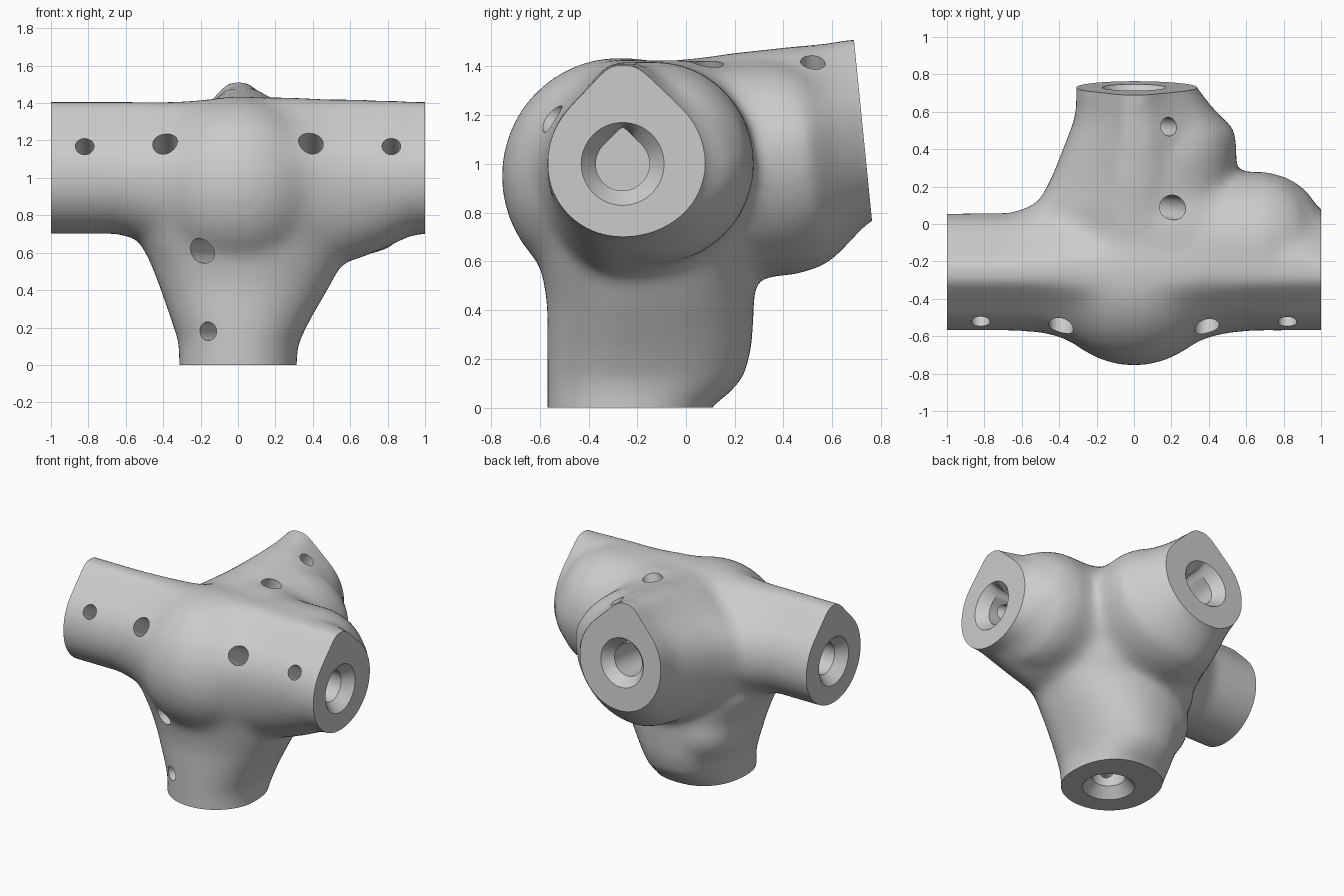
import bpy, bmesh
from math import sin, cos, pi, radians, copysign
from mathutils import Vector, Matrix

if "Cube" in bpy.data.objects:
    bpy.data.objects.remove(bpy.data.objects["Cube"], do_unlink=True)

N = 64
HUB_Y, HUB_Z, TILT = -0.26, 1.0, 0.1


# Local frames: distance along the arm, sideways, upwards
def cross_arm(s, u, v):
    return Vector((s, HUB_Y + u, HUB_Z + v))


def cross_arm_mirrored(s, u, v):
    return Vector((-s, HUB_Y + u, HUB_Z + v))


def back_arm(s, u, v):
    return Vector((u, s - TILT * v, HUB_Z + TILT * (s - HUB_Y) + v))


def leg(s, u, v):
    return Vector((u, HUB_Y + v, s))


# Frames of the swellings, shifted away from the arm axes
def cross_swelling(s, u, v):
    return cross_arm(s, u + .13, v)


def back_swelling(s, u, v):
    return back_arm(s, u + .12, v)


def teardrop(t, tip):
    """Unit circle whose top is drawn out to a 45 degree tip."""
    rho, off = 1.0, abs(t - pi / 2)
    if tip > 1 and off < pi / 4:
        rho = 1 / cos(pi / 4 - off)
    return rho * cos(t), min(rho * sin(t), tip)


def loft(bm, stations, place, tip=1.0, power=1.0):
    """Skin rings given as (distance, left, right, down, up[, tip]).
    A power below one makes the upper half squarer."""
    rings = []
    for s, left, right, down, up, *own_tip in stations:
        ring = []
        for i in range(N):
            u, v = teardrop(2 * pi * i / N, own_tip[0] if own_tip else tip)
            if v > 0:
                u, v = copysign(abs(u) ** power, u), v ** power
            u *= right if u > 0 else left
            v *= up if v > 0 else down
            ring.append(bm.verts.new(place(s, u, v)))
        rings.append(ring)
    for a, b in zip(rings, rings[1:]):
        for i in range(N):
            j = (i + 1) % N
            bm.faces.new((a[i], a[j], b[j], b[i]))
    bm.faces.new(rings[0])
    bm.faces.new(rings[-1])


def finish(bm, name):
    bmesh.ops.recalc_face_normals(bm, faces=bm.faces)
    mesh = bpy.data.meshes.new(name)
    bm.to_mesh(mesh)
    bm.free()
    ob = bpy.data.objects.new(name, mesh)
    bpy.context.scene.collection.objects.link(ob)
    return ob


def bake(ob):
    graph = bpy.context.evaluated_depsgraph_get()
    mesh = bpy.data.meshes.new_from_object(ob.evaluated_get(graph))
    ob.modifiers.clear()
    ob.data = mesh


def soften(ob, iterations, group=""):
    mod = ob.modifiers.new("soften", 'SMOOTH')
    mod.factor = 0.5
    mod.iterations = iterations
    mod.vertex_group = group


# Body: cross arm, back arm and leg
bm = bmesh.new()
loft(bm, [
    (-1.08, .31, .315, .30, .325), (-.65, .31, .32, .30, .325),
    (-.5, .32, .38, .34, .325), (-.38, .35, .44, .40, .325),
    (-.25, .42, .48, .46, .33), (-.12, .47, .50, .49, .34),
    (0, .49, .50, .50, .345), (.12, .47, .50, .50, .345),
    (.25, .42, .52, .50, .345), (.38, .35, .53, .49, .34),
    (.52, .32, .54, .47, .335), (.65, .31, .54, .43, .335),
    (.75, .31, .53, .39, .33), (.84, .31, .50, .35, .33),
    (.92, .31, .44, .31, .325), (1.0, .31, .33, .30, .325),
    (1.08, .31, .30, .30, .325)], cross_arm, 1.25)
loft(bm, [
    (-.1, .45, .50, .40, .32), (.1, .52, .55, .50, .32),
    (.25, .44, .55, .52, .325), (.4, .38, .55, .52, .325),
    (.5, .34, .54, .50, .325), (.56, .32, .48, .47, .325),
    (.62, .31, .42, .42, .325), (.7, .31, .36, .35, .33),
    (.75, .31, .32, .32, .33), (.85, .31, .32, .31, .335)], back_arm, 1.25)
loft(bm, [
    (-.1, .315, .315, .31, .32), (0, .315, .315, .31, .36),
    (.06, .315, .315, .31, .44), (.13, .32, .33, .31, .50),
    (.25, .36, .39, .31, .53), (.42, .42, .49, .31, .54),
    (.55, .47, .56, .33, .54), (.68, .54, .60, .36, .52),
    (.8, .53, .60, .42, .46), (1.0, .48, .50, .44, .40)], leg, power=.85)

# Round swellings that fill the corner between the arms
loft(bm, [
    (0, .38, .40, .40, .42), (.7, .38, .41, .41, .42),
    (.8, .36, .385, .38, .39), (.88, .32, .33, .31, .35),
    (.94, .27, .25, .26, .29)], cross_swelling)
loft(bm, [
    (-.2, .40, .42, .40, .38), (.1, .40, .42, .42, .375),
    (.4, .36, .42, .42, .36), (.5, .33, .41, .40, .325),
    (.57, .30, .34, .34, .29), (.64, .27, .26, .28, .26)], back_swelling)
# Hub dome, upper corner, lower corner and back of the leg
for centre, radius in (((0, -.27, .95), .49), ((.2, -.05, .98), .45),
                       ((.15, -.1, .83), .45), ((-.12, -.02, .42), .28)):
    bmesh.ops.create_uvsphere(bm, u_segments=N, v_segments=32, radius=radius,
                              matrix=Matrix.Translation(centre))
body = finish(bm, "pipe_joint_body")

# Fuse, then blend the hub more strongly than the arms
fuse = body.modifiers.new("fuse", 'REMESH')
fuse.mode = 'VOXEL'
fuse.voxel_size = 0.025
soften(body, 14)
bake(body)
hub = body.vertex_groups.new(name="hub")
for v in body.data.vertices:
    reach = (v.co - Vector((.05, -.2, .95))).length
    hub.add([v.index], max(0, min(1, (.8 - reach) / .25)), 'REPLACE')
soften(body, 24, "hub")

cutters = []


def cut(ob, operation='DIFFERENCE'):
    mod = body.modifiers.new(ob.name, 'BOOLEAN')
    mod.operation = operation
    mod.solver = 'EXACT'
    mod.object = ob
    ob.hide_render = True
    cutters.append(ob)


# Trim block gives the four flat ends, the back one tilted
bm = bmesh.new()
bmesh.ops.create_cube(bm, size=2)
for v in bm.verts:
    v.co.z += 1
    if v.co.y > 0:
        v.co.y = .73 - TILT * (v.co.z - 1.1)
cut(finish(bm, "trim_block"), 'INTERSECT')

# Countersunk sockets in each end
for place, end, inward, tip in ((cross_arm, 1, -1, 1.36),
                                (cross_arm_mirrored, 1, -1, 1.36),
                                (back_arm, .73, -1, 1.36), (leg, 0, 1, 1.0)):
    bm = bmesh.new()
    steps = ((-.05, .2, 1.0), (0, .17, 1.0), (.07, .11, tip), (.7, .11, tip))
    loft(bm, [(end + inward * d, r, r, r, r, t) for d, r, t in steps], place)
    cut(finish(bm, "socket_cutter"))


# Screw holes from outside into the sockets
def screw_hole(origin, direction, radius):
    bm = bmesh.new()
    d = Vector(direction).normalized()
    turn = d.to_track_quat('Z', 'Y').to_matrix().to_4x4()
    bmesh.ops.create_cone(
        bm, cap_ends=True, segments=32, radius1=radius, radius2=radius,
        depth=.8, matrix=Matrix.Translation(Vector(origin) + d * .4) @ turn)
    cut(finish(bm, "screw_cutter"))


for dist, radius in ((.82, .05), (.39, .066)):
    for side in (-1, 1):
        screw_hole(cross_arm(side * dist, 0, 0), (0, -.84, .54), radius)
    screw_hole(leg(1 - dist, 0, 0), (-.51, -.86, 0), radius)
    screw_hole(back_arm(dist - .28, 0, 0), (.48, -.05, .87), radius)

# Bake the cuts and drop the cutters
bake(body)
body.vertex_groups.clear()
for ob in cutters:
    bpy.data.objects.remove(ob, do_unlink=True)

# Single grey plastic
grey = bpy.data.materials.new("light_grey_plastic")
grey.use_nodes = True
colour = (.6, .6, .6, 1)
grey.diffuse_color = colour
grey.node_tree.nodes["Principled BSDF"].inputs["Base Color"].default_value = colour
body.data.materials.clear()
body.data.materials.append(grey)
for poly in body.data.polygons:
    poly.material_index = 0

bpy.ops.object.select_all(action='DESELECT')
body.select_set(True)
bpy.context.view_layer.objects.active = body
bpy.ops.object.shade_smooth_by_angle(angle=radians(35))
